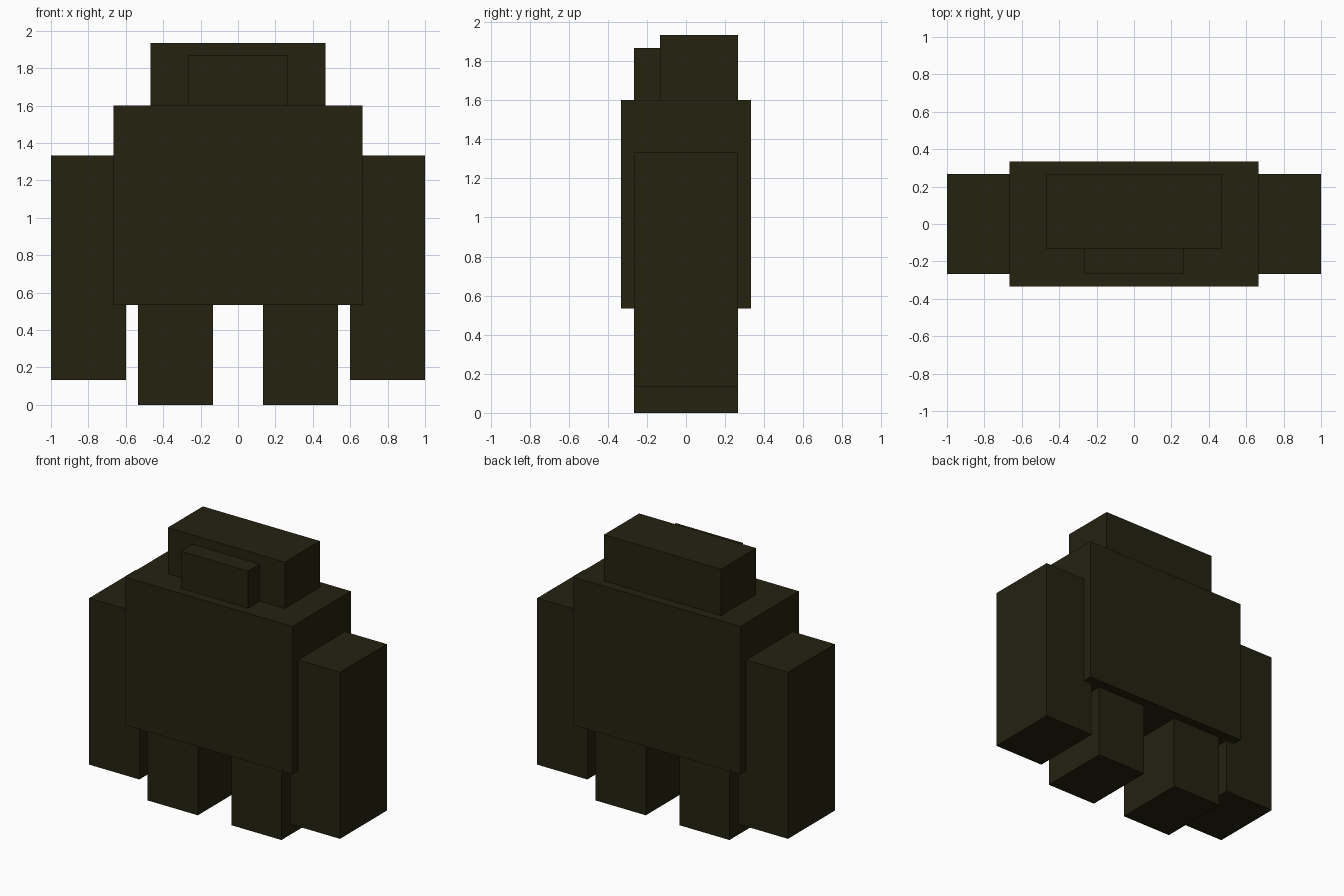
import bpy
import bmesh
from mathutils import Vector

cube = bpy.data.objects.get("Cube")
if cube:
    bpy.data.objects.remove(cube, do_unlink=True)

UNIT = 1 / 15  # block grid step

# Single dark olive colour
olive = bpy.data.materials.new("dark_olive")
olive.use_nodes = True
COLOR = (0.017, 0.016, 0.005, 1)
olive.diffuse_color = COLOR
bsdf = next(n for n in olive.node_tree.nodes if n.type == "BSDF_PRINCIPLED")
bsdf.inputs["Base Color"].default_value = COLOR
bsdf.inputs["Roughness"].default_value = 0.9


def block(name, low, high):
    """Box between two corners given in grid steps."""
    low, high = Vector(low) * UNIT, Vector(high) * UNIT
    centre, size = (low + high) / 2, high - low
    bm = bmesh.new()
    bmesh.ops.create_cube(bm, size=1)
    bmesh.ops.scale(bm, vec=size, verts=bm.verts)
    mesh = bpy.data.meshes.new(name)
    bm.to_mesh(mesh)
    bm.free()
    mesh.materials.append(olive)
    obj = bpy.data.objects.new(name, mesh)
    obj.location = centre
    bpy.context.collection.objects.link(obj)
    return obj


# Body and head
block("torso", (-10, -5, 8), (10, 5, 24))
block("head", (-7, -2, 24), (7, 4, 29))
block("snout", (-4, -4, 24), (4, -2, 28))

# Paired limbs
for side, sign in (("left", 1), ("right", -1)):
    for part, inner, outer, bottom, top in (("arm", 9, 15, 2, 20),
                                            ("leg", 2, 8, 0, 8)):
        x0, x1 = sorted((sign * inner, sign * outer))
        block(f"{side}_{part}", (x0, -4, bottom), (x1, 4, top))
